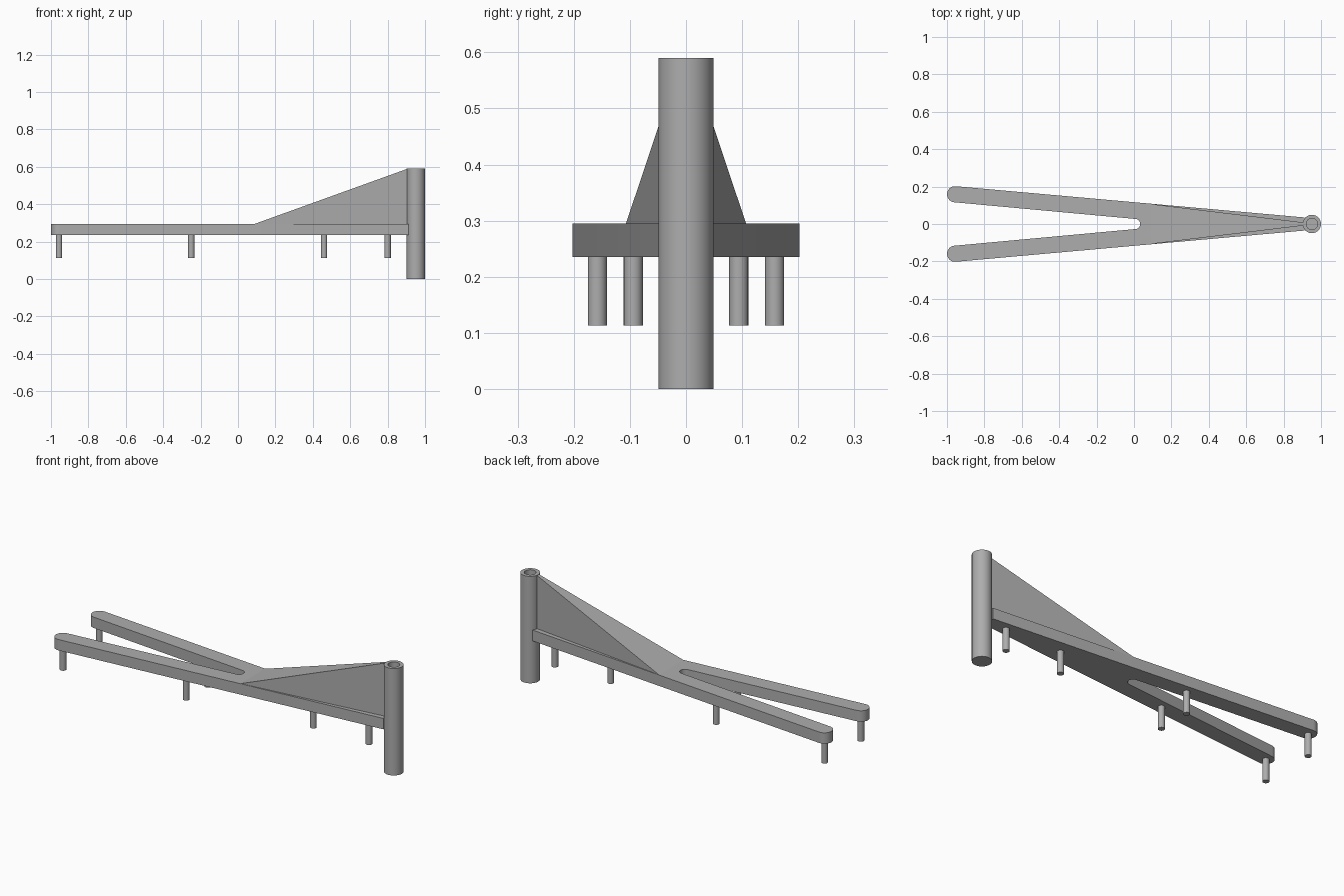
import bpy, bmesh
from math import sin, cos, radians

cube = bpy.data.objects.get("Cube")
if cube:
    bpy.data.objects.remove(cube)

grey = bpy.data.materials.new("mid grey")
grey.use_nodes = True
colour = (0.42, 0.42, 0.42, 1)
grey.diffuse_color = colour
grey.node_tree.nodes["Principled BSDF"].inputs["Base Color"].default_value = colour

PLATE_LOW, PLATE_TOP = 0.235, 0.295
POST_X, POST_R, POST_TOP = 0.951, 0.049, 0.59


def finish(name, bm):
    bmesh.ops.recalc_face_normals(bm, faces=bm.faces)
    mesh = bpy.data.meshes.new(name)
    bm.to_mesh(mesh)
    bm.free()
    mesh.materials.append(grey)
    obj = bpy.data.objects.new(name, mesh)
    bpy.context.collection.objects.link(obj)
    bpy.ops.object.select_all(action='DESELECT')
    obj.select_set(True)
    bpy.context.view_layer.objects.active = obj
    bpy.ops.object.shade_smooth_by_angle(angle=radians(30))
    return obj


def arc(cx, cy, r, start, end, steps=14):
    angles = [radians(start + (end - start) * i / steps) for i in range(steps + 1)]
    return [(cx + r * cos(a), cy + r * sin(a)) for a in angles]


def prism(name, outline, low, high):
    bm = bmesh.new()
    face = bm.faces.new([bm.verts.new((x, y, low)) for x, y in outline])
    new = bmesh.ops.extrude_face_region(bm, geom=[face])["geom"]
    verts = [v for v in new if isinstance(v, bmesh.types.BMVert)]
    bmesh.ops.translate(bm, verts=verts, vec=(0, 0, high - low))
    return finish(name, bm)


def lathe(name, profile, x, y, sides):
    """Closed solid of revolution from (radius, height) points."""
    bm = bmesh.new()
    rings = []
    for r, z in profile:
        rings.append([bm.verts.new((px, py, z))
                      for px, py in arc(x, y, r, 0, 360, sides)[:-1]])
    for a, b in zip(rings, rings[1:]):
        for i in range(sides):
            j = (i + 1) % sides
            bm.faces.new((a[i], a[j], b[j], b[i]))
    bm.faces.new(rings[0])
    bm.faces.new(rings[-1])
    return finish(name, bm)


# Forked plate: rounded arm tips and a rounded slot
upper = [(0.912, 0.035)]
upper += arc(-0.957, 0.159, 0.043, 85, 265)
upper += arc(0.006, 0.0, 0.027, 85, 0, 8)
lower = [(x, -y) for x, y in reversed(upper[:-1])]
prism("forked_plate", upper + lower, PLATE_LOW, PLATE_TOP)

# Tapering web that rises from the plate to the top of the post
bm = bmesh.new()
rings = []
for x, half, top in ((0.09, 0.107, PLATE_TOP), (0.908, 0.008, POST_TOP)):
    rings.append([bm.verts.new(p) for p in (
        (x, -half, 0.28), (x, half, 0.28), (x, half, top), (x, -half, top))])
for i in range(4):
    j = (i + 1) % 4
    bm.faces.new((rings[0][i], rings[0][j], rings[1][j], rings[1][i]))
for ring in rings:
    bm.faces.new(ring)
finish("web", bm)

# Post with a bore in its top
lathe("post", [(POST_R, 0), (POST_R, POST_TOP), (0.03, POST_TOP), (0.03, 0.47)],
      POST_X, 0, 48)

# Support pins: pairs under the arms, single ones under the spine
pins = {"arm_tip_pin": (-0.957, 0.158), "arm_middle_pin": (-0.25, 0.094),
        "spine_middle_pin": (0.46, 0), "spine_end_pin": (0.80, 0)}
for name, (x, y) in pins.items():
    sides = (("left", -1), ("right", 1)) if y else (("centre", 1),)
    for label, s in sides:
        # the model's right arm lies toward the back or front by sign of y
        suffix = {"left": "front", "right": "back"}.get(label, label)
        lathe(f"{name}_{suffix}", [(0.017, 0.113), (0.017, PLATE_LOW + 0.005)],
              x, s * y, 24)
